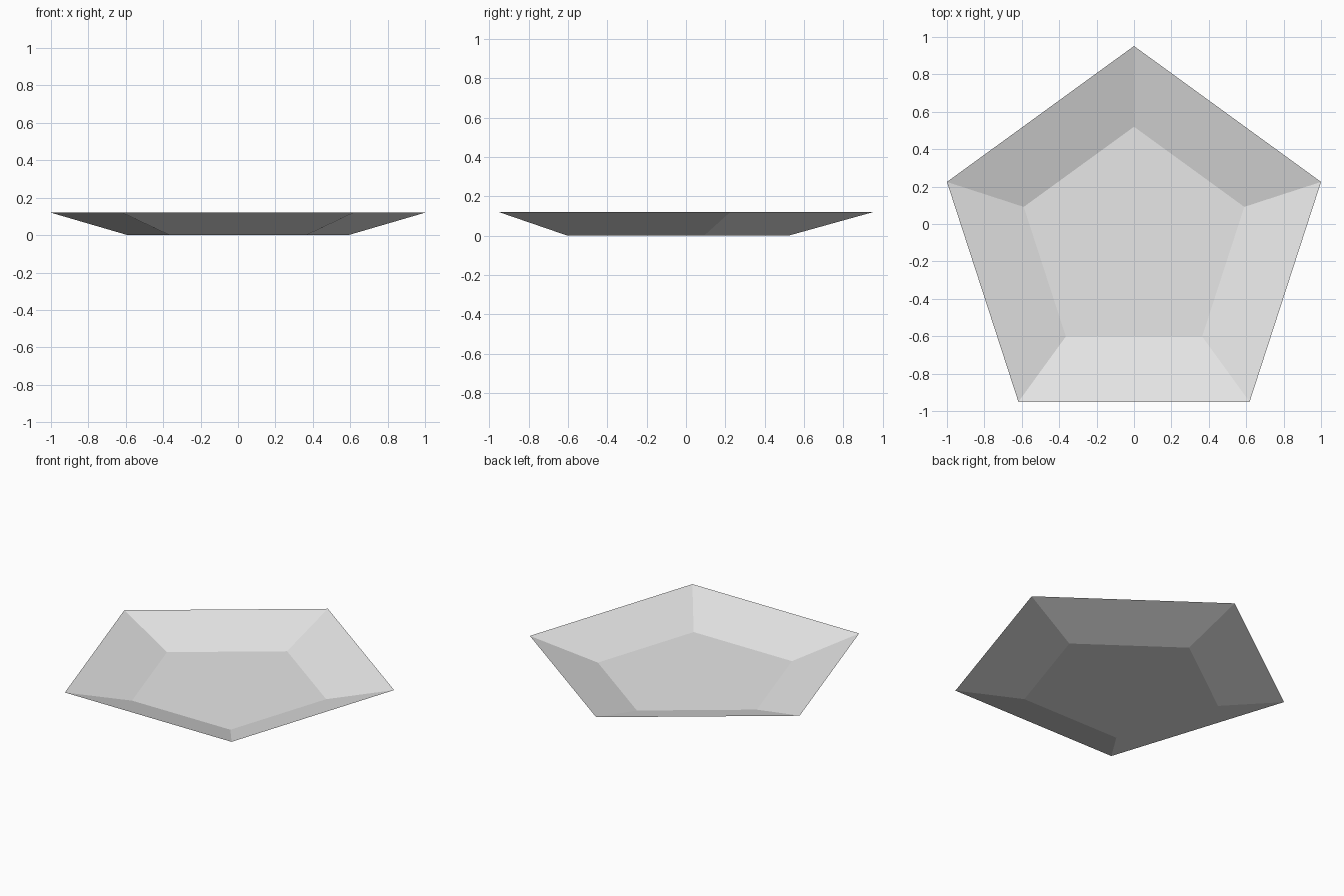
import bpy, bmesh, math

if "Cube" in bpy.data.objects:
    bpy.data.objects.remove(bpy.data.objects["Cube"])

SIDES = 5
CENTRE_Y = -0.1          # puts the bounding box centre on the origin
RIM_R, BASE_R, HEIGHT = 1.0515, 0.62, 0.12

grey = bpy.data.materials.new("light grey")
grey.diffuse_color = (0.8, 0.8, 0.8, 1)
grey.use_nodes = True
grey.node_tree.nodes["Principled BSDF"].inputs["Base Color"].default_value = grey.diffuse_color


def ring(bm, radius, z):
    """Pentagon of vertices with one corner pointing to the back."""
    angles = [math.pi / 2 + i * math.tau / SIDES for i in range(SIDES)]
    return [bm.verts.new((radius * math.cos(a), CENTRE_Y + radius * math.sin(a), z))
            for a in angles]


# Open five-sided dish: flat base and sloping walls, a single thin sheet
bm = bmesh.new()
base = ring(bm, BASE_R, 0)
rim = ring(bm, RIM_R, HEIGHT)
bm.faces.new(base)
for i in range(SIDES):
    j = (i + 1) % SIDES
    bm.faces.new((base[j], base[i], rim[i], rim[j]))

mesh = bpy.data.meshes.new("pentagon_dish")
bm.to_mesh(mesh)
bm.free()
mesh.materials.append(grey)
dish = bpy.data.objects.new("pentagon_dish", mesh)
bpy.context.collection.objects.link(dish)
